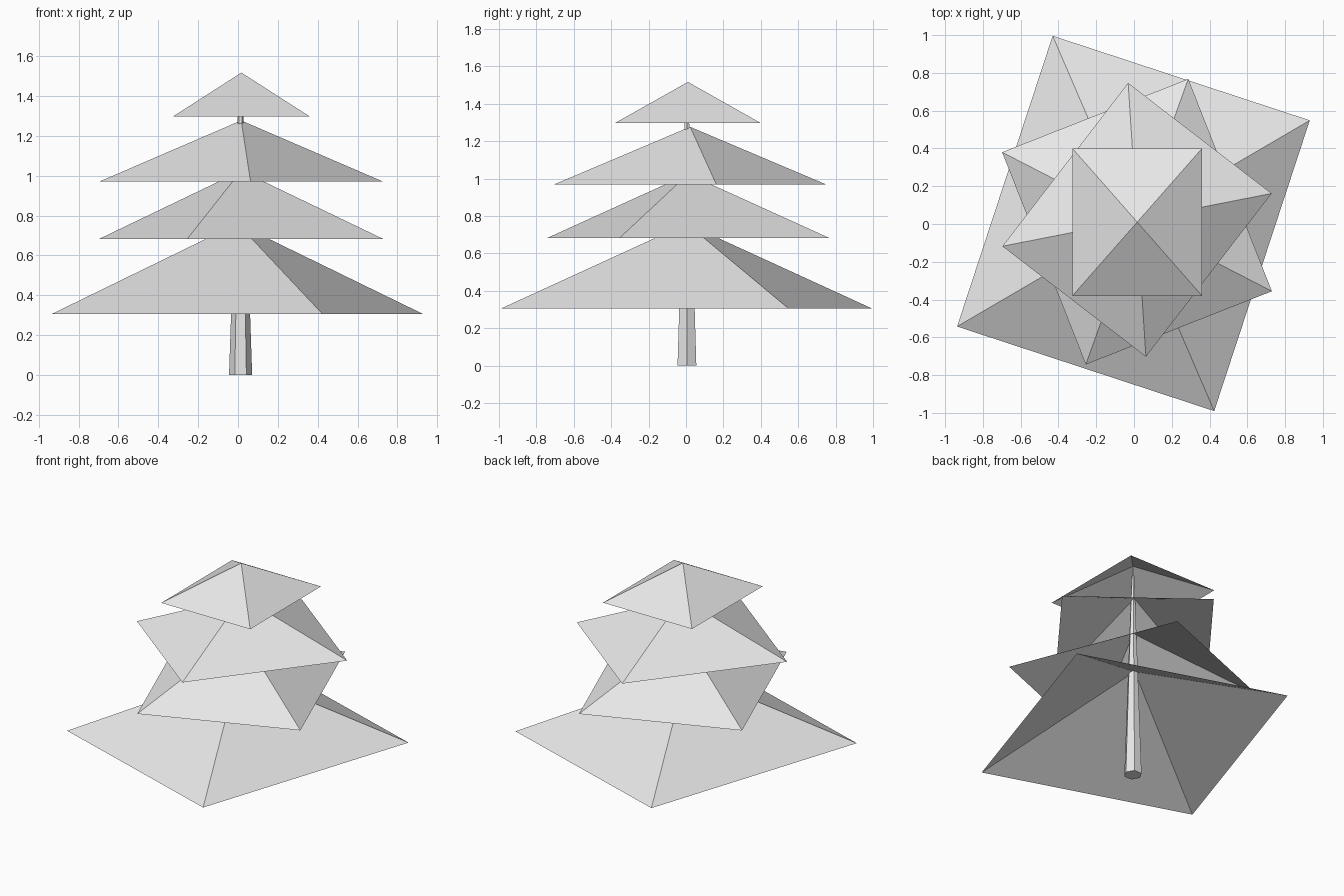
import bpy
import bmesh
import math
from mathutils import Matrix, Vector

if "Cube" in bpy.data.objects:
    bpy.data.objects.remove(bpy.data.objects["Cube"])

grey = bpy.data.materials.new("plain grey")
grey.diffuse_color = (0.8, 0.8, 0.8, 1.0)
grey.use_nodes = True
grey.node_tree.nodes["Principled BSDF"].inputs["Base Color"].default_value = grey.diffuse_color


def finish(name, bm):
    mesh = bpy.data.meshes.new(name)
    bm.to_mesh(mesh)
    bm.free()
    mesh.materials.append(grey)
    obj = bpy.data.objects.new(name, mesh)
    bpy.context.collection.objects.link(obj)


def branch_tier(name, centre, size, angle, z_base, z_tip):
    """Open-bottomed rectangular pyramid, turned about z."""
    bm = bmesh.new()
    turn = Matrix.Rotation(math.radians(angle), 3, 'Z')
    mid = Vector((*centre, z_base))
    ring = [bm.verts.new(mid + turn @ Vector((sx * size[0] / 2, sy * size[1] / 2, 0)))
            for sx, sy in ((-1, -1), (1, -1), (1, 1), (-1, 1))]
    tip = bm.verts.new((*centre, z_tip))
    for i in range(4):
        bm.faces.new((ring[i], ring[(i + 1) % 4], tip))
    finish(name, bm)


# Tapered six-sided trunk, corners on the x axis
bm = bmesh.new()
rings = []
for z, r in ((0.0, 0.058), (1.45, 0.009)):
    rings.append([bm.verts.new((0.013 + r * math.cos(k * math.pi / 3),
                                0.005 + r * math.sin(k * math.pi / 3), z))
                  for k in range(6)])
low, high = rings
for k in range(6):
    n = (k + 1) % 6
    bm.faces.new((low[k], low[n], high[n], high[k]))
bm.faces.new(low[::-1])
bm.faces.new(high)
finish("trunk", bm)

# Four foliage tiers, bottom to top
branch_tier("bottom_branches", (-0.003, 0.003), (1.433, 1.62), -18.2, 0.305, 0.76)
branch_tier("lower_branches", (0.016, 0.012), (1.059, 1.208), 21.5, 0.682, 1.025)
branch_tier("upper_branches", (0.016, 0.022), (0.959, 1.091), -37.6, 0.97, 1.277)
branch_tier("top_branches", (0.017, 0.01), (0.686, 0.78), 0, 1.297, 1.517)
